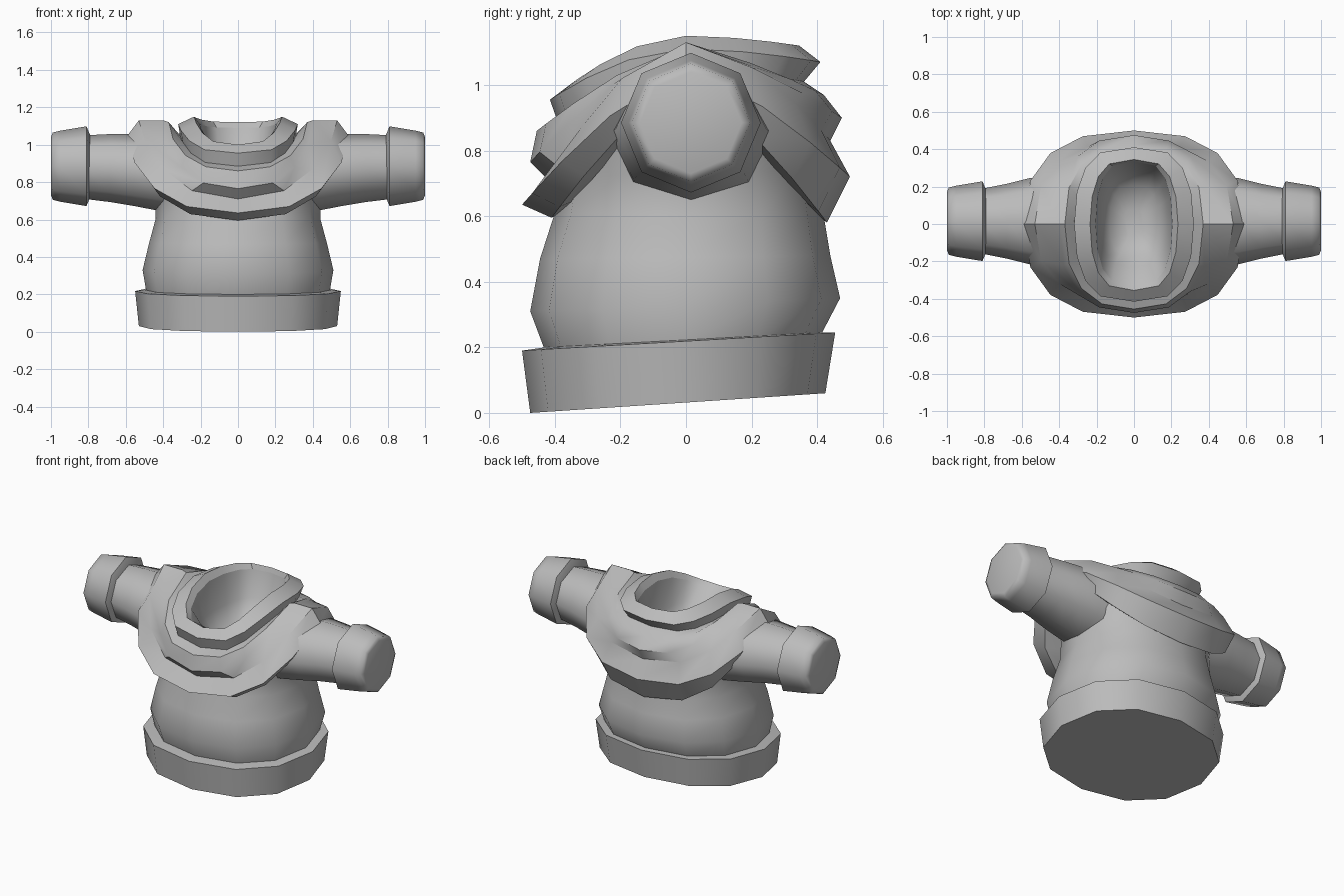
import bpy
import math

cube = bpy.data.objects.get("Cube")
if cube:
    bpy.data.objects.remove(cube, do_unlink=True)

GREY = (0.5, 0.5, 0.5, 1)
cloth = bpy.data.materials.new("grey cloth")
cloth.use_nodes = True
cloth.diffuse_color = GREY
cloth.node_tree.nodes["Principled BSDF"].inputs["Base Color"].default_value = GREY


def loft(name, rings, angle, cap_start=True, cap_end=True):
    """Skin a stack of closed rings and shade it."""
    n = len(rings[0])
    verts = [p for ring in rings for p in ring]
    faces = []
    for r in range(len(rings) - 1):
        for i in range(n):
            j = (i + 1) % n
            faces.append((r * n + i, r * n + j, r * n + n + j, r * n + n + i))
    if cap_start:
        faces.append(tuple(reversed(range(n))))
    if cap_end:
        faces.append(tuple(range(len(verts) - n, len(verts))))
    mesh = bpy.data.meshes.new(name)
    mesh.from_pydata(verts, [], faces)
    mesh.materials.append(cloth)
    obj = bpy.data.objects.new(name, mesh)
    bpy.context.collection.objects.link(obj)
    bpy.ops.object.select_all(action="DESELECT")
    obj.select_set(True)
    bpy.context.view_layer.objects.active = obj
    bpy.ops.object.shade_smooth_by_angle(angle=math.radians(angle))


def drape(width, front, back, side_z, boxy=0.8, sag=1.1, spread=0.8, n=16):
    """Closed loop; front and back are (y, z), the sides sit at side_z."""
    ring = []
    for i in range(n):
        t = math.tau * i / n
        s, c = math.sin(t), math.cos(t)
        y, z = front if c > 0 else back
        k = abs(c)
        ring.append((math.copysign(width * abs(s) ** boxy, s), y * k ** spread,
                     side_z + (z - side_z) * k ** sag))
    return ring


def oval(width, front, back, n=12, boxy=0.9):
    """Tilted body loop through the given front and back (y, z) points."""
    ring = []
    for i in range(n):
        t = math.tau * i / n
        s, c = math.sin(t), math.cos(t)
        f = (1 - math.copysign(abs(c) ** boxy, c)) / 2
        ring.append((math.copysign(width * abs(s) ** boxy, s),
                     front[0] + (back[0] - front[0]) * f,
                     front[1] + (back[1] - front[1]) * f))
    return ring


# Hem band, tilted up towards the back
loft("hem_band", [
    oval(0.53, (-0.475, 0.0), (0.425, 0.06)),
    oval(0.55, (-0.5, 0.19), (0.455, 0.245)),
    oval(0.49, (-0.43, 0.2), (0.415, 0.245)),
], 35)

# Torso, running up inside the cowl
loft("torso", [
    oval(0.49, (-0.43, 0.19), (0.41, 0.235)),
    oval(0.51, (-0.475, 0.31), (0.47, 0.35)),
    oval(0.475, (-0.445, 0.47), (0.44, 0.48)),
    oval(0.44, (-0.40, 0.61), (0.42, 0.6)),
    oval(0.44, (-0.38, 0.72), (0.4, 0.74)),
    oval(0.49, (-0.34, 0.9), (0.36, 0.9), boxy=0.7),
], 50, cap_end=False)

# Draped cowl: outer layer, second layer, then the neck band
NECK = dict(boxy=0.6, sag=1.6, spread=0.9)
rim_inner = drape(0.205, (-0.33, 0.98), (0.335, 1.09), 1.11, **NECK)
loft("cowl", [
    drape(0.42, (-0.36, 0.62), (0.38, 0.62), 0.96),
    drape(0.55, (-0.41, 0.595), (0.43, 0.58), 1.0),
    drape(0.59, (-0.5, 0.635), (0.5, 0.72), 1.05),
    drape(0.53, (-0.42, 0.71), (0.44, 0.83), 1.13, sag=1.4),
    drape(0.40, (-0.475, 0.765), (0.475, 0.9), 1.13),
    drape(0.37, (-0.455, 0.86), (0.42, 0.97), 1.12),
    drape(0.31, (-0.39, 0.885), (0.36, 1.01), 1.05, **NECK),
    drape(0.32, (-0.415, 0.955), (0.41, 1.07), 1.11, **NECK),
    drape(0.235, (-0.355, 1.0), (0.345, 1.12), 1.15, **NECK),
    rim_inner,
], 40, cap_start=False, cap_end=False)

# Smooth hollow inside the neck
loft("neck_hollow", [
    rim_inner,
    drape(0.18, (-0.23, 0.92), (0.29, 0.93), 0.92, **NECK),
    drape(0.13, (-0.17, 0.83), (0.21, 0.82), 0.82, **NECK),
    drape(0.05, (-0.07, 0.79), (0.08, 0.79), 0.79, **NECK),
], 80, cap_start=False)

# Sleeves and cuffs: eight-sided tubes, as (x, depth radius, height radius, centre z)
SLEEVE = [(0.3, 0.255, 0.215, 0.845), (0.44, 0.245, 0.205, 0.855),
          (0.56, 0.23, 0.192, 0.865), (0.68, 0.2, 0.182, 0.875),
          (0.82, 0.172, 0.17, 0.88)]
CUFF = [(x, r, r, 0.885) for x, r in
        ((0.79, 0.165), (0.81, 0.213), (0.95, 0.19), (0.99, 0.18), (1.0, 0.155))]


def tube(name, side, profile, angle):
    rings = [[(side * x, 0.015 + side * ry * math.sin(math.tau * i / 8),
               z + rz * math.cos(math.tau * i / 8)) for i in range(8)]
             for x, ry, rz, z in profile]
    rings = [ring[::-1] for ring in rings]
    loft(name, rings, angle)


for label, side in (("left", 1), ("right", -1)):
    tube(label + "_sleeve", side, SLEEVE, 60)
    tube(label + "_cuff", side, CUFF, 65)
